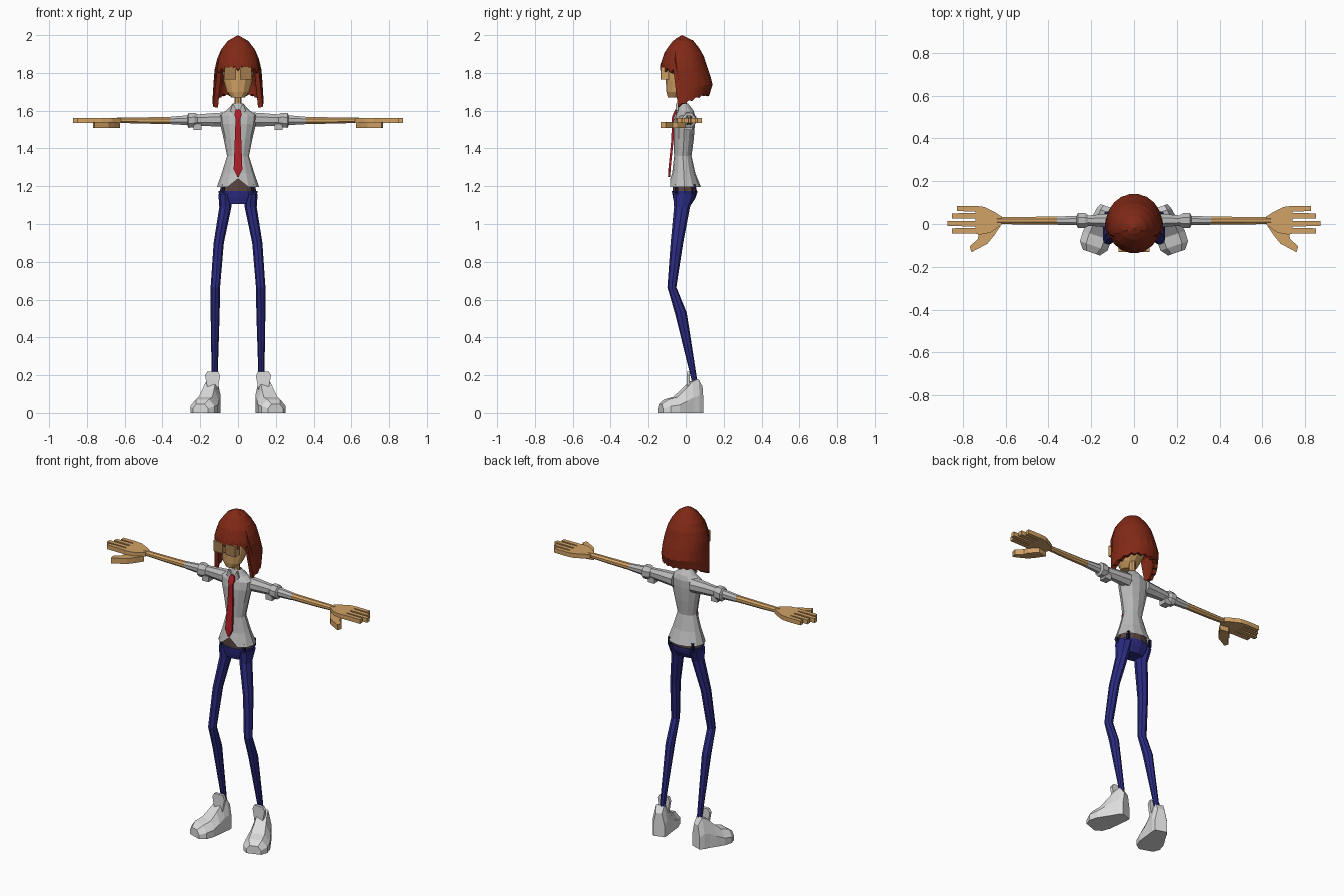
import bpy, bmesh, math
from math import sin, cos, pi

if "Cube" in bpy.data.objects:
    bpy.data.objects.remove(bpy.data.objects["Cube"])


def material(name, rgb):
    m = bpy.data.materials.new(name)
    m.diffuse_color = (*rgb, 1)
    m.use_nodes = True
    m.node_tree.nodes["Principled BSDF"].inputs["Base Color"].default_value = m.diffuse_color
    return m


SKIN = material("tan skin", (0.64, 0.36, 0.13))
SHADE = material("dark tan", (0.36, 0.20, 0.075))
HAIR = material("red brown hair", (0.22, 0.022, 0.008))
SHIRT = material("light grey cloth", (0.50, 0.50, 0.50))
TIE = material("red silk", (0.42, 0.012, 0.02))
PANTS = material("navy blue", (0.025, 0.025, 0.23))
BELT = material("brown leather", (0.10, 0.06, 0.05))
SHOE = material("white leather", (0.72, 0.72, 0.72))
LOOP = material("dark navy", (0.008, 0.008, 0.04))


def finish(name, bm, mat, mirror=False):
    bmesh.ops.recalc_face_normals(bm, faces=bm.faces)
    me = bpy.data.meshes.new(name)
    bm.to_mesh(me)
    bm.free()
    me.materials.append(mat)
    ob = bpy.data.objects.new(name, me)
    bpy.context.collection.objects.link(ob)
    if mirror:
        ob.modifiers.new("mirror", 'MIRROR').use_mirror_merge = False
    return ob


def loft(name, rings, mat, mirror=False, caps=True):
    """Skin a list of equal-length point rings."""
    bm = bmesh.new()
    vs = [[bm.verts.new(p) for p in r] for r in rings]
    n = len(vs[0])
    for a, b in zip(vs, vs[1:]):
        for i in range(n):
            j = (i + 1) % n
            bm.faces.new((a[i], a[j], b[j], b[i]))
    if caps:
        bm.faces.new(vs[0])
        bm.faces.new(vs[-1])
    return finish(name, bm, mat, mirror)


def ring_z(cx, z, rx, y0, y1, n=12):
    cy, ry = (y0 + y1) / 2, (y1 - y0) / 2
    return [(cx + rx * sin(2 * pi * i / n), cy - ry * cos(2 * pi * i / n), z) for i in range(n)]


def ring_x(x, cz, ry, rz, n=8, cy=0.016):
    return [(x, cy + ry * cos(2 * pi * (i + .5) / n), cz + rz * sin(2 * pi * (i + .5) / n)) for i in range(n)]


def prism(name, pts, lo, hi, mat, axis='z', mirror=False):
    """Extrude a flat outline along z (xy points) or y (xz points)."""
    put = (lambda p, h: (p[0], p[1], h)) if axis == 'z' else (lambda p, h: (p[0], h, p[1]))
    return loft(name, [[put(p, lo) for p in pts], [put(p, hi) for p in pts]], mat, mirror)


def box(name, x0, x1, y0, y1, z0, z1, mat, mirror=False):
    return prism(name, [(x0, y0), (x1, y0), (x1, y1), (x0, y1)], z0, z1, mat, 'z', mirror)


def lerp(table, z):
    for a, b in zip(table, table[1:]):
        if z >= b[0]:
            t = (a[0] - z) / (a[0] - b[0])
            return [p + (q - p) * t for p, q in zip(a[1:], b[1:])]
    return table[-1][1:]


# Head, neck and eye pieces
loft("head", [ring_z(0, *r) for r in [
    (1.67, .035, -.095, -.03), (1.70, .06, -.102, .0), (1.76, .077, -.106, .05),
    (1.84, .08, -.106, .07), (1.92, .06, -.08, .05)]], SKIN)
loft("neck", [ring_z(0, z, .019, -.034, .004, 8) for z in (1.58, 1.73)], SKIN)
box("eye_block", .010, .072, -.127, -.09, 1.765, 1.83, SKIN, True)
box("eye_plate", .010, .072, -.132, -.127, 1.765, 1.83, SHADE, True)

# Hair: shell with short fringe, long side locks and a ragged back edge
profile = [(2.0, 0, -.02, -.02), (1.975, .05, -.065, .035), (1.91, .1, -.112, .088),
           (1.835, .122, -.137, .112), (1.745, .13, -.128, .143), (1.62, .137, -.118, .105)]
bm = bmesh.new()
N, ROWS = 40, 7
top = bm.verts.new((0, -.02, 2.0))
cols = []
for i in range(N):
    th = 2 * pi * i / N
    d = min(th, 2 * pi - th)
    if d < 1.2:
        bottom = 1.825 - .015 * d + (.012 if i % 2 else -.012)
    else:
        bottom = 1.62 + .06 * min(1, (.36 - cos(d)) / 1.1) + (.007 if i % 2 else -.004)
    col = []
    for k in range(1, ROWS + 1):
        z = 2.0 - (2.0 - bottom) * (k / ROWS) ** 1.25
        rx, yf, yb = lerp(profile, z)
        col.append(bm.verts.new((rx * sin(th), (yf + yb) / 2 - (yb - yf) / 2 * cos(th), z)))
    cols.append(col)
for i in range(N):
    a, b = cols[i], cols[(i + 1) % N]
    bm.faces.new((top, a[0], b[0]))
    for k in range(ROWS - 1):
        bm.faces.new((a[k], a[k + 1], b[k + 1], b[k]))
hair = finish("hair", bm, HAIR)
sol = hair.modifiers.new("thickness", 'SOLIDIFY')
sol.thickness, sol.offset = .025, -1

# Shirt with a notch in the front hem
rings = [ring_z(0, *r) for r in [
    (1.195, .112, -.095, .08), (1.27, .086, -.072, .05), (1.36, .058, -.062, .03),
    (1.45, .076, -.064, .042), (1.53, .095, -.064, .048), (1.575, .10, -.056, .048),
    (1.602, .06, -.045, .04), (1.637, .028, -.036, .012)]]
rings[0][0] = (0, -.082, 1.24)
loft("shirt", rings, SHIRT, caps=False)
prism("collar_flap", [(.004, 1.60), (.022, 1.575), (.04, 1.60), (.028, 1.638)], -.052, -.04, SHIRT, 'y', True)

# Tie
loft("tie", [[(-w, y, z), (w, y, z), (w, y + .012, z), (-w, y + .012, z)] for z, w, y in [
    (1.607, .014, -.056), (1.575, .019, -.070), (1.56, .013, -.074),
    (1.45, .017, -.076), (1.29, .023, -.092), (1.25, .004, -.094)]], TIE)

# Sleeves, rolled cuffs and forearms
loft("sleeve", [ring_x(*r) for r in [(.06, 1.552, .042, .042), (.13, 1.552, .034, .038),
                                     (.23, 1.55, .024, .031), (.36, 1.548, .021, .021)]], SHIRT, True)
loft("sleeve_cuff", [ring_x(*r) for r in [(.215, 1.55, .028, .034), (.23, 1.55, .038, .042),
                                          (.262, 1.548, .038, .042), (.268, 1.548, .025, .03)]], SHIRT, True)
box("cuff_tab", .192, .235, -.01, .035, 1.497, 1.53, SHIRT, True)
loft("forearm", [ring_x(*r) for r in [(.355, 1.548, .020, .020), (.52, 1.548, .019, .018),
                                      (.64, 1.55, .018, .015)]], SKIN, True)

# Hands: one outline with four fingers, plus a lower thumb
outline = [(.62, -.004), (.67, -.04), (.72, -.05)]
for y, tip in [(-.032, .85), (.002, .873), (.038, .85), (.072, .827)]:
    outline += [(.742, y - .013), (tip, y - .012), (tip, y + .012), (.742, y + .013)]
outline += [(.70, .08), (.65, .055), (.62, .036)]
prism("hand", outline, 1.536, 1.562, SKIN, 'z', True)
prism("thumb", [(.625, -.01), (.655, -.055), (.685, -.092), (.76, -.132), (.768, -.105),
                (.73, -.07), (.725, -.045), (.68, .0)], 1.507, 1.540, SKIN, 'z', True)

# Belt, loops and trousers
loft("belt", [ring_z(0, 1.165, .098, -.070, .06), ring_z(0, 1.24, .084, -.070, .045)], BELT)
for x, y in [(.07, -.058), (.07, .035)]:
    box("belt_loop", x, x + .014, y, y + .016, 1.165, 1.21, LOOP, True)
loft("trouser_hips", [ring_z(0, *r) for r in [(1.105, .072, -.058, .03), (1.14, .098, -.068, .052),
                                              (1.175, .104, -.074, .062)]], PANTS)
loft("trouser_leg", [ring_z(*r, 8) for r in [
    (.068, 1.16, .036, -.068, .055), (.067, 1.09, .032, -.062, .022), (.102, .90, .027, -.080, -.014),
    (.120, .665, .025, -.097, -.050), (.121, .53, .024, -.058, .005),
    (.124, .16, .015, .034, .062)]], PANTS, True)

# Shoes: cross-sections along the length, toes turned out
turn = math.radians(19)
sections = []
for u, w, h in [(0, .034, .14), (.025, .044, .18), (.06, .05, .165), (.10, .06, .125),
                (.145, .07, .085), (.195, .068, .072), (.228, .042, .048)]:
    cx, cy = .125 + u * sin(turn), .082 - u * cos(turn)
    sections.append([(cx + s * cos(turn), cy + s * sin(turn), z) for s, z in
                     [(-w, 0), (w, 0), (w, h * .5), (w * .55, h), (-w * .55, h), (-w, h * .5)]])
loft("shoe", sections, SHOE, True)
prism("shoe_tongue", [(.108, .12), (.095, .195), (.105, .22), (.162, .22), (.175, .20), (.16, .12)],
      .004, .022, SHOE, 'y', True)
